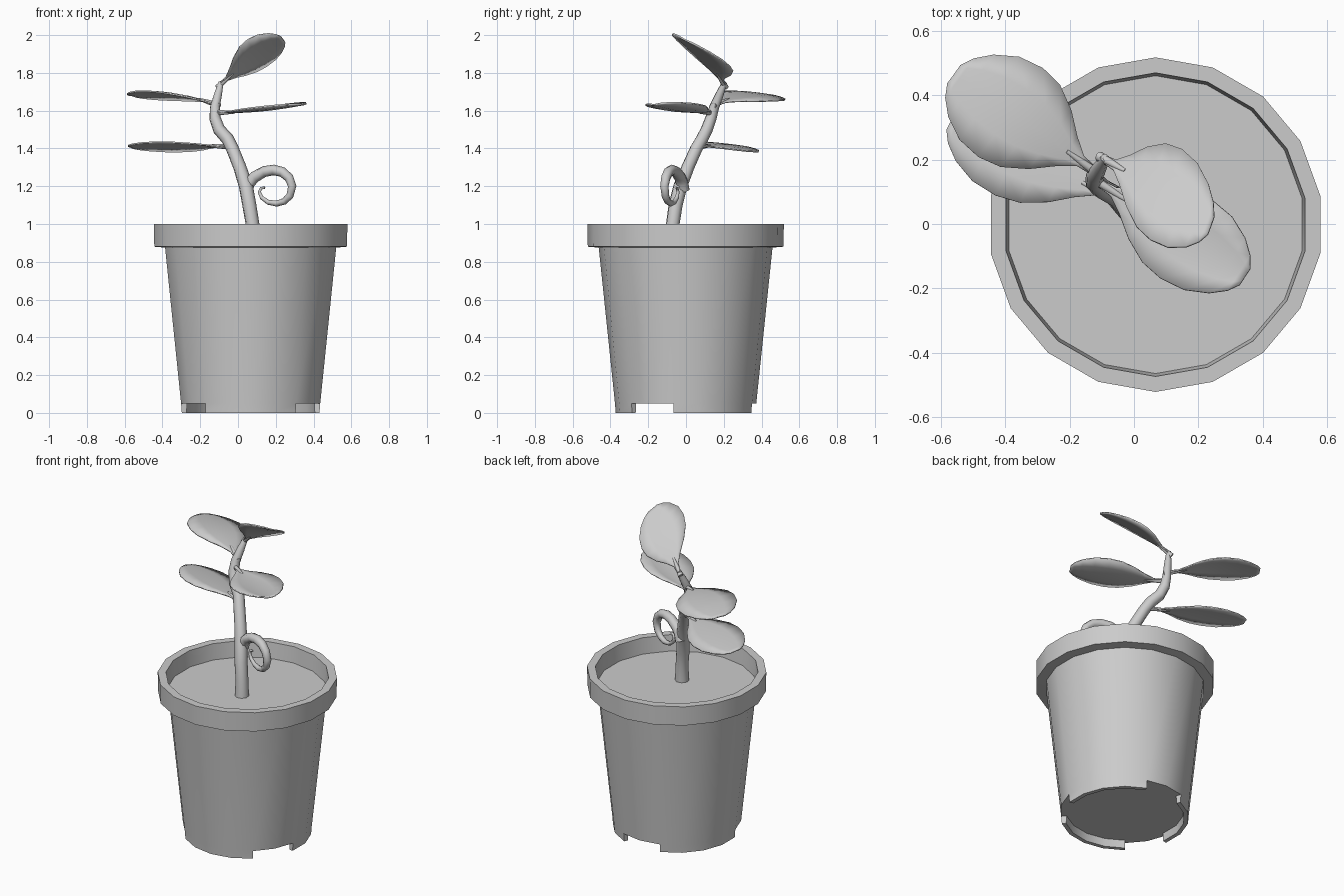
import bpy, bmesh, math
from mathutils import Vector

if "Cube" in bpy.data.objects:
    bpy.data.objects.remove(bpy.data.objects["Cube"])

grey = bpy.data.materials.new("plain grey")
grey.diffuse_color = (0.6, 0.6, 0.6, 1)
grey.use_nodes = True
grey.node_tree.nodes["Principled BSDF"].inputs["Base Color"].default_value = grey.diffuse_color

CX, CY, SIDES = 0.067, -0.002, 18


def finish(obj, angle=40):
    obj.data.materials.clear()
    obj.data.materials.append(grey)
    bpy.ops.object.select_all(action='DESELECT')
    obj.select_set(True)
    bpy.context.view_layer.objects.active = obj
    bpy.ops.object.shade_smooth_by_angle(angle=math.radians(angle))


def mesh_object(name, bm, angle=40):
    bmesh.ops.remove_doubles(bm, verts=bm.verts, dist=1e-5)
    bmesh.ops.recalc_face_normals(bm, faces=bm.faces)
    me = bpy.data.meshes.new(name)
    bm.to_mesh(me)
    bm.free()
    obj = bpy.data.objects.new(name, me)
    bpy.context.collection.objects.link(obj)
    finish(obj, angle)
    return obj


def ring(bm, r, z):
    out = []
    for j in range(SIDES):
        a = math.radians(10 + 20 * j)
        out.append(bm.verts.new((CX + r * math.cos(a), CY + r * math.sin(a), z)))
    return out


def tube(name, pts, depth=1.0):
    """Tapered round tube through (x, y, z, radius) points."""
    cu = bpy.data.curves.new(name, 'CURVE')
    cu.dimensions = '3D'
    cu.bevel_depth = depth
    cu.bevel_resolution = 2
    cu.use_fill_caps = True
    sp = cu.splines.new('POLY')
    sp.points.add(len(pts) - 1)
    for p, (x, y, z, r) in zip(sp.points, pts):
        p.co = (x, y, z, 1)
        p.radius = r
    obj = bpy.data.objects.new(name, cu)
    bpy.context.collection.objects.link(obj)
    bpy.ops.object.select_all(action='DESELECT')
    obj.select_set(True)
    bpy.context.view_layer.objects.active = obj
    bpy.ops.object.convert(target='MESH')
    finish(bpy.context.view_layer.objects.active, 60)


# Pot: lathed wall with a recessed floor and three drainage notches in the foot
profile = [(0, 0.05), (0.342, 0.05), (0.345, 0), (0.37, 0), (0.374, 0.05),
           (0.46, 0.875), (0.518, 0.88), (0.52, 1.0), (0.472, 1.0), (0.462, 0.89)]
bm = bmesh.new()
rings = [ring(bm, r, z) for r, z in profile]
for i in range(len(rings) - 1):
    for j in range(SIDES):
        k = (j + 1) % SIDES
        if i in (1, 2, 3) and j % 6 in (3, 4):
            continue
        bm.faces.new((rings[i][j], rings[i][k], rings[i + 1][k], rings[i + 1][j]))
for j in range(SIDES):
    k = (j + 1) % SIDES
    if j % 6 in (3, 4):   # notch ceiling
        bm.faces.new((rings[1][j], rings[1][k], rings[4][k], rings[4][j]))
    if j % 6 in (3, 5):   # notch end walls
        bm.faces.new([rings[i][j] for i in (1, 2, 3, 4)])
mesh_object("pot", bm)

# Soil disc
bm = bmesh.new()
bm.faces.new(ring(bm, 0.463, 0.9))
mesh_object("soil", bm)

# Stem and curled tendril
tube("stem", [(0.08, -0.075, 0.88, 0.042), (0.077, -0.07, 1.0, 0.037),
              (0.06, -0.055, 1.1, 0.038), (0.042, -0.03, 1.2, 0.038),
              (0.01, 0.01, 1.3, 0.035), (-0.03, 0.055, 1.4, 0.034),
              (-0.055, 0.085, 1.45, 0.034), (-0.10, 0.11, 1.5, 0.033),
              (-0.122, 0.132, 1.56, 0.031), (-0.122, 0.15, 1.62, 0.027),
              (-0.105, 0.18, 1.69, 0.022), (-0.09, 0.205, 1.75, 0.014)])

curl = [(0.045, 1.18, .036), (0.06, 1.22, .034), (0.09, 1.25, .031), (0.14, 1.278, .029),
        (0.19, 1.286, .028), (0.235, 1.275, .027), (0.27, 1.245, .026), (0.287, 1.2, .024),
        (0.275, 1.15, .021), (0.245, 1.12, .018), (0.205, 1.108, .016), (0.16, 1.115, .013),
        (0.125, 1.14, .011), (0.113, 1.17, .009), (0.122, 1.19, .008), (0.142, 1.192, .006)]
tube("tendril", [(x, -0.015 - 0.41 * (x - 0.045), z, r) for x, z, r in curl])

# Leaves: broad cupped blades, widest beyond the middle
WIDTH = [(0, .08), (.1, .11), (.2, .33), (.32, .66), (.46, .92), (.6, 1.0),
         (.75, .93), (.88, .70), (.96, .44), (1, .2)]


def leaf(name, base, tip, side, arch, cup):
    base, tip, side = Vector(base), Vector(tip), Vector(side)
    axis = tip - base
    n = axis.cross(side).normalized()
    if n.z < 0:
        n = -n
    bm = bmesh.new()
    rows = []
    for t, w in WIDTH:
        c = base + axis * t + n * arch * math.sin(math.pi * t)
        rows.append([bm.verts.new(c + side * w * v + n * cup * w * v * v)
                     for v in (-1, -.5, 0, .5, 1)])
    for a, b in zip(rows, rows[1:]):
        for i in range(4):
            bm.faces.new((a[i], a[i + 1], b[i + 1], b[i]))
    obj = mesh_object(name, bm, 60)
    mod = obj.modifiers.new("thickness", 'SOLIDIFY')
    mod.thickness = 0.008
    mod.offset = 0
    # short stalk joining the blade to the stem
    pts = []
    for t, r in ((-.06, .016), (.08, .012), (.2, .007)):
        p = base + axis * t + n * arch * math.sin(math.pi * t)
        pts.append((*p, r))
    tube(name + "_stalk", pts)


leaf("top_leaf", (-0.09, 0.2, 1.74), (0.24, -0.005, 1.975), (-0.05, -0.14, 0.07), 0.02, 0.01)
leaf("right_leaf", (-0.11, 0.13, 1.59), (0.345, -0.165, 1.632), (0.08, 0.122, 0.008), -0.012, 0.02)
leaf("upper_left_leaf", (-0.125, 0.165, 1.635), (-0.56, 0.465, 1.68), (0.1, 0.138, -0.025), 0.03, -0.012)
leaf("lower_left_leaf", (-0.06, 0.08, 1.41), (-0.57, 0.32, 1.408), (0.065, 0.135, -0.025), 0.008, -0.008)
